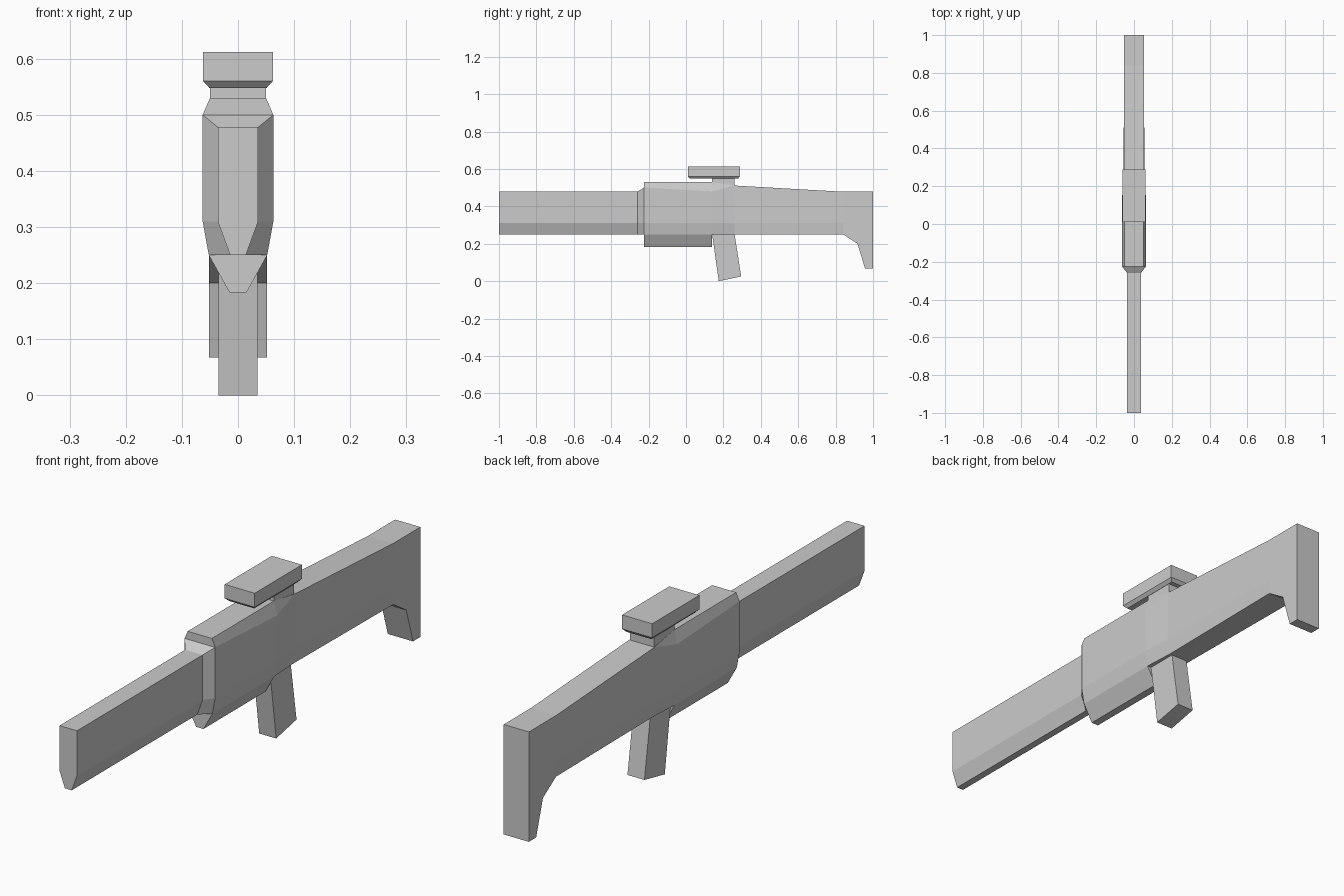
import bpy, bmesh

if "Cube" in bpy.data.objects:
    bpy.data.objects.remove(bpy.data.objects["Cube"])


def finish(name, bm):
    # weld collapsed points and make the mesh object
    bmesh.ops.remove_doubles(bm, verts=bm.verts, dist=0.0005)
    bmesh.ops.recalc_face_normals(bm, faces=bm.faces)
    mesh = bpy.data.meshes.new(name)
    bm.to_mesh(mesh)
    bm.free()
    obj = bpy.data.objects.new(name, mesh)
    bpy.context.collection.objects.link(obj)
    return obj


def loft(name, rings):
    # skin mirrored rings of corner points, capped at both ends
    bm = bmesh.new()
    loops = [[bm.verts.new(p) for p in ring] for ring in rings]
    n = len(loops[0])
    for a, b in zip(loops, loops[1:]):
        for i in range(n):
            j = (i + 1) % n
            bm.faces.new((a[i], a[j], b[j], b[i]))
    bm.faces.new(loops[0])
    bm.faces.new(loops[-1])
    return finish(name, bm)


def section(y, half):
    # mirror a half cross-section (x, z) at depth y
    return [(x, y, z) for x, z in half] + [(-x, y, z) for x, z in reversed(half)]


def slab(hx, y0, y1, z):
    return [(-hx, y0, z), (hx, y0, z), (hx, y1, z), (-hx, y1, z)]


# barrel, receiver and stock as one continuous shell
barrel = [(.036, .478), (.036, .478), (.036, .31), (.014, .25), (.014, .25)]
collar = [(.063, .50), (.063, .50), (.063, .31), (.052, .25), (.052, .25)]
body_front = [(.05, .53), (.063, .50), (.063, .31), (.052, .25), (.015, .183)]
body_back = [(.05, .53), (.063, .48), (.063, .31), (.052, .25), (.015, .183)]


def stock(top, low, mid_x=.052, low_x=.052):
    return [(.052, top), (.052, top), (mid_x, .31), (low_x, low), (low_x, low)]


loft("barrel_body_stock", [section(y, half) for y, half in [
    (-1.0, barrel),
    (-.26, barrel),
    (-.225, collar),
    (-.225, body_front),
    (.14, body_back),
    (.14, body_back[:4] + [body_back[3]]),
    (.26, stock(.511, .25, .056, .046)),
    (.84, stock(.478, .25)),
    (.917, stock(.478, .20)),
    (.957, stock(.478, .068)),
    (1.0, stock(.478, .068)),
]])

# slanted grip
grip_side = [(.14, .25), (.175, 0), (.295, .025), (.26, .25)]
loft("grip", [[(x, y, z) for y, z in grip_side] for x in (-.035, .035)])

# sight post between body and sight
loft("sight_post", [
    [(-.05, .14, .53), (.05, .14, .53), (.05, .26, .511), (-.05, .26, .511)],
    slab(.05, .14, .26, .548),
])

# sight block with chamfered underside
loft("sight", [
    slab(.051, .022, .278, .548),
    slab(.062, .01, .288, .56),
    slab(.062, .01, .288, .612),
])
